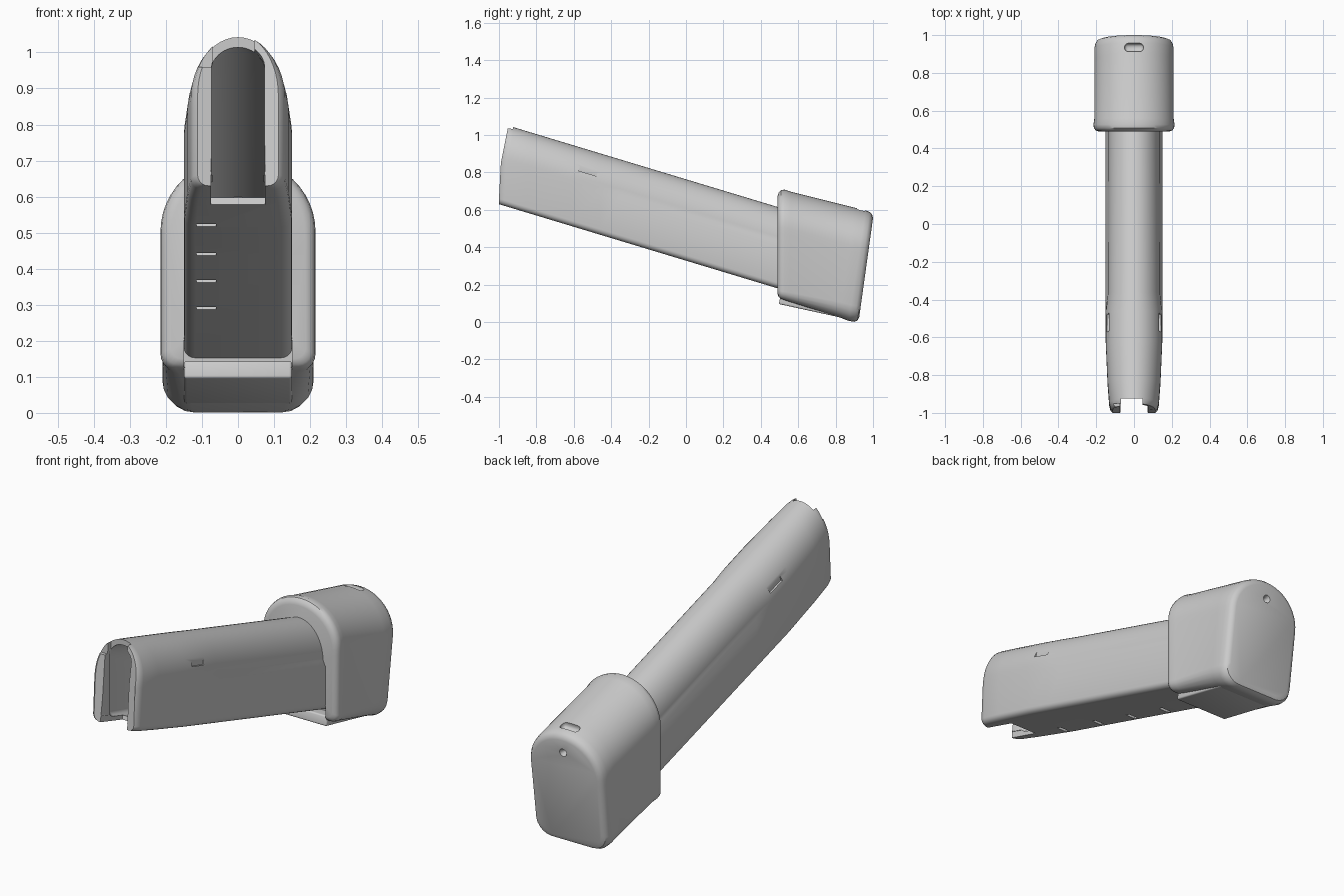
import bpy, bmesh
from math import sin, cos, pi, radians
from mathutils import Matrix

if "Cube" in bpy.data.objects:
    bpy.data.objects.remove(bpy.data.objects["Cube"])

TILT = 0.302


def floor_z(y):
    return 0.63 - TILT * (y + 1)


def section(w, h, rb, arch, ledge=0.0):
    """Closed D-shaped outline: rounded bottom corners, arched top."""
    half = [(w - rb + rb * sin(a), rb - rb * cos(a))
            for a in (i * pi / 10 for i in range(6))]
    half.append((w, h - arch - 0.03))
    half += [((w - ledge) * cos(a), h - arch + arch * sin(a))
             for a in (i * pi / 24 for i in range(12))]
    return half + [(0, h)] + [(-x, z) for x, z in reversed(half)]


def loft(name, loops):
    bm = bmesh.new()
    rings = [[bm.verts.new(p) for p in loop] for loop in loops]
    n = len(rings[0])
    for a, b in zip(rings, rings[1:]):
        for i in range(n):
            j = (i + 1) % n
            bm.faces.new((a[i], a[j], b[j], b[i]))
    bm.faces.new(rings[0])
    bm.faces.new(rings[-1])
    bmesh.ops.recalc_face_normals(bm, faces=bm.faces)
    return finish(name, bm)


def finish(name, bm):
    me = bpy.data.meshes.new(name)
    bm.to_mesh(me)
    bm.free()
    ob = bpy.data.objects.new(name, me)
    bpy.context.collection.objects.link(ob)
    return ob


def box(name, loc, size, tilt=0.0, bevel=0.0):
    bm = bmesh.new()
    bmesh.ops.create_cube(bm, size=1)
    bmesh.ops.scale(bm, vec=size, verts=bm.verts)
    if bevel:
        bmesh.ops.bevel(bm, geom=bm.edges[:], offset=bevel, segments=3,
                        profile=0.5, affect='EDGES')
    bmesh.ops.transform(bm, matrix=Matrix.Translation(loc) @ Matrix.Rotation(radians(tilt), 4, 'X'),
                        verts=bm.verts)
    return finish(name, bm)


def cut(target, cutters):
    bpy.context.view_layer.objects.active = target
    for c in cutters:
        c.hide_render = True
        m = target.modifiers.new("cut", 'BOOLEAN')
        m.operation = 'DIFFERENCE'
        m.solver = 'EXACT'
        m.object = c
        bpy.ops.object.modifier_apply(modifier=m.name)
        bpy.data.objects.remove(c, do_unlink=True)


def smooth(ob, angle=35):
    bpy.ops.object.select_all(action='DESELECT')
    ob.select_set(True)
    bpy.context.view_layer.objects.active = ob
    bpy.ops.object.shade_smooth_by_angle(angle=radians(angle))


def tube_loop(y, w, h=0.435, base=0.0, rb=0.03, arch=0.18, ledge=0.0, lean=0.0):
    loop = []
    for x, s in section(w, h, rb, arch, ledge):
        yy = y + lean * max(0, (s - 0.17) / 0.265)
        loop.append((x, yy, floor_z(yy) + base + s))
    return loop


# Hollow tilted tube, tapering at the open front
tube = loft("tube", [
    tube_loop(-1.0, 0.112, lean=0.05), tube_loop(-0.99, 0.124, lean=0.05),
    tube_loop(-0.965, 0.131, lean=0.045), tube_loop(-0.85, 0.14, lean=0.03),
    tube_loop(-0.62, 0.15), tube_loop(-0.46, 0.15, ledge=0.002),
    tube_loop(-0.36, 0.15, ledge=0.012), tube_loop(0.7, 0.15, ledge=0.014)])

# Cavity narrows between the in-turned lips
cavity = loft("cavity", [
    tube_loop(y, w, 0.385, 0.022, 0.02, a)
    for y, w, a in ((-1.1, 0.085, 0.07), (-0.99, 0.074, 0.07), (-0.93, 0.074, 0.07),
                    (-0.87, 0.115, 0.13), (-0.6, 0.122, 0.15), (0.45, 0.122, 0.15))]
)
cutters = [cavity,
           box("top_notch", (-0.012, -1.0, 1.05), (0.115, 0.15, 0.2)),
           box("lip_notch", (-0.09, -1.0, 1.02), (0.06, 0.1, 0.12)),
           box("bottom_notch", (0, -0.95, 0.60), (0.15, 0.25, 0.09), -16.8)]
# Side catch recesses
for s in (-1, 1):
    cutters.append(box("catch_recess", (s * 0.165, -0.515, 0.83), (0.064, 0.1, 0.075), -16.8))
# Witness slits on the underside
for z in (0.52, 0.44, 0.365, 0.29):
    y = -1 + (0.63 - z) / TILT
    cutters.append(box("slit", (-0.088, y, z), (0.055, 0.025, 0.024), -16.8))
cut(tube, cutters)
smooth(tube)


# Enlarged base: (y bottom, y top, half width, z bottom, z top, corner radius)
def base_loop(yb, yt, w, zb, zt, rb):
    h = zt - zb
    return [(x, yb + (yt - yb) * s / h, zb + s)
            for x, s in section(w, h, rb, w * 0.95)]


base = loft("base_cap", [base_loop(*s) for s in (
    (0.49, 0.49, 0.187, 0.15, 0.675, 0.03),
    (0.495, 0.496, 0.202, 0.135, 0.693, 0.035),
    (0.507, 0.508, 0.212, 0.125, 0.705, 0.04),
    (0.525, 0.527, 0.215, 0.118, 0.708, 0.045),
    (0.555, 0.56, 0.21, 0.108, 0.697, 0.05),
    (0.82, 0.90, 0.21, 0.025, 0.612, 0.08),
    (0.87, 0.96, 0.21, 0.006, 0.597, 0.085),
    (0.90, 0.982, 0.205, 0.001, 0.588, 0.085),
    (0.917, 0.995, 0.195, 0.008, 0.576, 0.08),
    (0.926, 1.0, 0.178, 0.025, 0.556, 0.07))])

pin = bmesh.new()
bmesh.ops.create_cone(pin, cap_ends=True, segments=16, radius1=0.006, radius2=0.03, depth=0.08,
                      matrix=Matrix.Translation((0, 0.985, 0.49)) @ Matrix.Rotation(-pi / 2, 4, 'X'))
cut(base, [box("channel", (0, 0.5, 0.165), (0.30, 0.16, 0.075)),
           box("top_slot", (0, 0.935, 0.60), (0.1, 0.045, 0.05), -15, 0.018),
           finish("dimple", pin)])
smooth(base)

# Locking plate under the base
plate = box("floor_plate", (0, 0.665, 0.085), (0.30, 0.335, 0.05), -12.3, 0.008)
smooth(plate)
